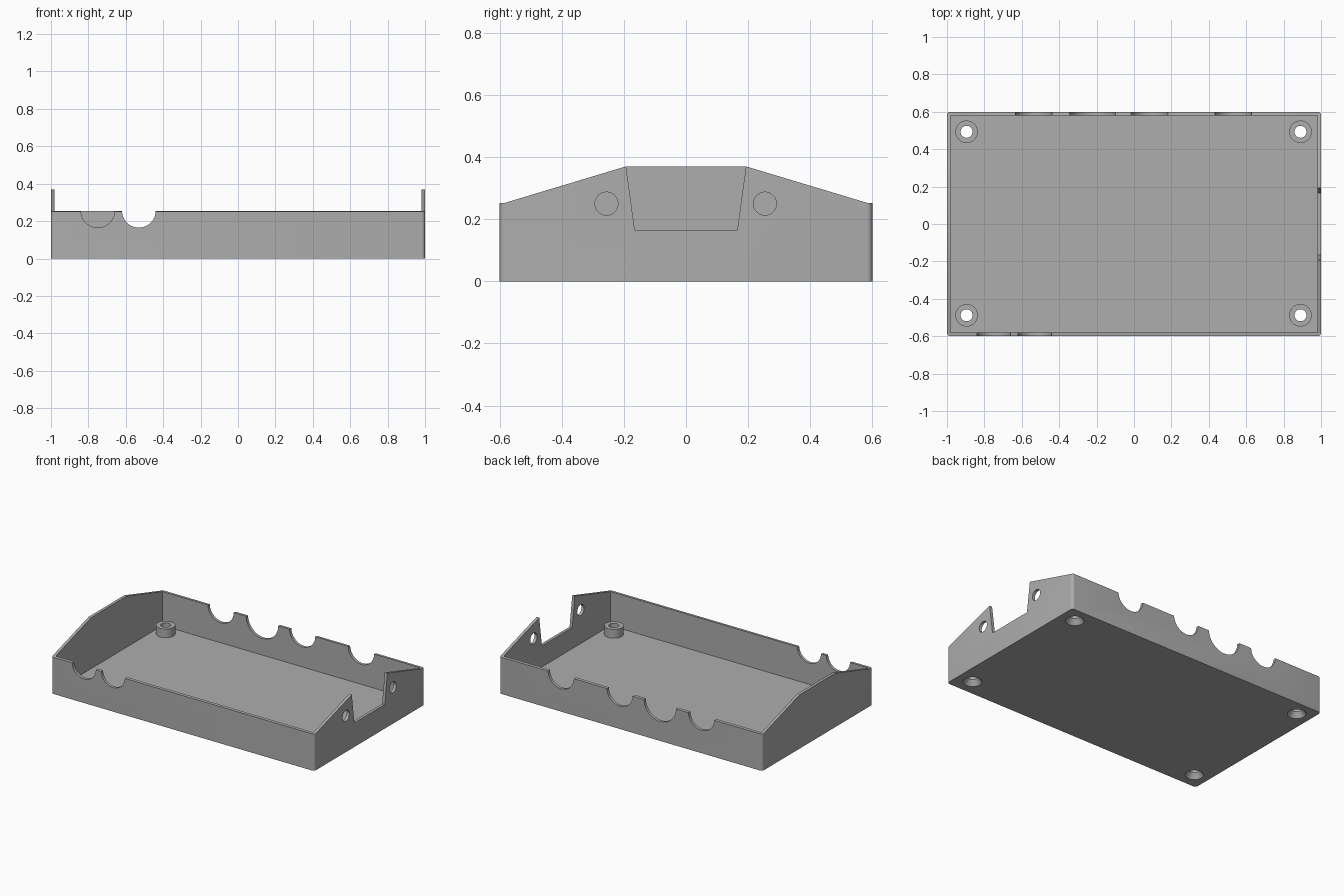
import bpy, bmesh, math
from mathutils import Matrix, Vector

if "Cube" in bpy.data.objects:
    bpy.data.objects.remove(bpy.data.objects["Cube"])

WALL, FLOOR, RIM, PEAK = 0.02, 0.02, 0.252, 0.37

grey = bpy.data.materials.new("plain grey")
grey.diffuse_color = (0.42, 0.42, 0.42, 1)
grey.use_nodes = True
grey.node_tree.nodes["Principled BSDF"].inputs["Base Color"].default_value = grey.diffuse_color


def prism(name, points, start, vec):
    """Solid made by pushing a closed outline along vec; start maps 2D to 3D."""
    bm = bmesh.new()
    face = bm.faces.new([bm.verts.new(start(a, b)) for a, b in points])
    ext = bmesh.ops.extrude_face_region(bm, geom=[face])
    bmesh.ops.translate(bm, vec=Vector(vec),
                        verts=[v for v in ext["geom"] if isinstance(v, bmesh.types.BMVert)])
    bmesh.ops.recalc_face_normals(bm, faces=bm.faces)
    return finish(name, bm)


def finish(name, bm):
    mesh = bpy.data.meshes.new(name)
    bm.to_mesh(mesh)
    bm.free()
    mesh.materials.append(grey)
    obj = bpy.data.objects.new(name, mesh)
    bpy.context.collection.objects.link(obj)
    return obj


def cylinder(name, centre, r1, r2, depth, rot=Matrix()):
    bm = bmesh.new()
    bmesh.ops.create_cone(bm, cap_ends=True, segments=48, radius1=r1, radius2=r2,
                          depth=depth, matrix=Matrix.Translation(centre) @ rot)
    return finish(name, bm)


def combine(body, tool, operation="DIFFERENCE"):
    mod = body.modifiers.new("combine", "BOOLEAN")
    mod.operation, mod.solver, mod.object = operation, "EXACT", tool
    bpy.context.view_layer.objects.active = body
    bpy.ops.object.modifier_apply(modifier=mod.name)
    bpy.data.objects.remove(tool)


def rounded_rect(hx, hy, r, steps=5):
    pts = []
    for i, (sx, sy) in enumerate([(1, 1), (-1, 1), (-1, -1), (1, -1)]):
        for k in range(steps + 1):
            a = math.pi / 2 * (i + k / steps)
            pts.append((sx * (hx - r) + r * math.cos(a), sy * (hy - r) + r * math.sin(a)))
    return pts


# Tray shell with rounded upright corners
tray = prism("tray", rounded_rect(1.0, 0.6, 0.018), lambda a, b: (a, b, 0), (0, 0, PEAK))
cavity = [(-1 + WALL, -0.6 + WALL), (1 - WALL, -0.6 + WALL),
          (1 - WALL, 0.6 - WALL), (-1 + WALL, 0.6 - WALL)]
combine(tray, prism("cavity", cavity, lambda a, b: (a, b, FLOOR), (0, 0, 1)))

# Low long walls and sloping shoulders on the end walls
for s in (-1, 1):
    shoulder = [(s * 0.7, RIM), (s * 0.585, RIM), (s * 0.193, PEAK), (s * 0.193, 0.5), (s * 0.7, 0.5)]
    combine(tray, prism("shoulder", shoulder, lambda a, b: (-1.2, a, b), (2.4, 0, 0)))

# Tapered opening and two round holes in the right end wall
opening = [(-0.165, 0.165), (0.165, 0.165), (0.193, PEAK), (0.21, 0.5), (-0.21, 0.5), (-0.193, PEAK)]
combine(tray, prism("opening", opening, lambda a, b: (0.9, a, b), (0.2, 0, 0)))
for y in (-0.256, 0.254):
    combine(tray, cylinder("end_hole", (1, y, 0.25), 0.037, 0.037, 0.2,
                           Matrix.Rotation(math.pi / 2, 4, "Y")))

# Half-round cable notches in the long walls: (x, wall y, radius)
for x, y, r in [(-0.75, -0.6, 0.09), (-0.53, -0.6, 0.09), (-0.537, 0.6, 0.098),
                (-0.222, 0.6, 0.122), (0.083, 0.6, 0.098), (0.53, 0.6, 0.098)]:
    combine(tray, cylinder("notch", (x, y, RIM + 0.003), r, r, 0.1,
                           Matrix.Rotation(math.pi / 2, 4, "X")))

# Screw bosses, drilled through and countersunk underneath
for x in (-0.895, 0.89):
    for y in (-0.488, 0.493):
        combine(tray, cylinder("boss", (x, y, 0.045), 0.06, 0.06, 0.07), "UNION")
        combine(tray, cylinder("screw_hole", (x, y, 0.05), 0.032, 0.032, 0.2))
        combine(tray, cylinder("countersink", (x, y, 0.0165), 0.0592, 0.032, 0.037))

bpy.ops.object.select_all(action="DESELECT")
tray.select_set(True)
bpy.context.view_layer.objects.active = tray
bpy.ops.object.shade_smooth_by_angle(angle=math.radians(30))
